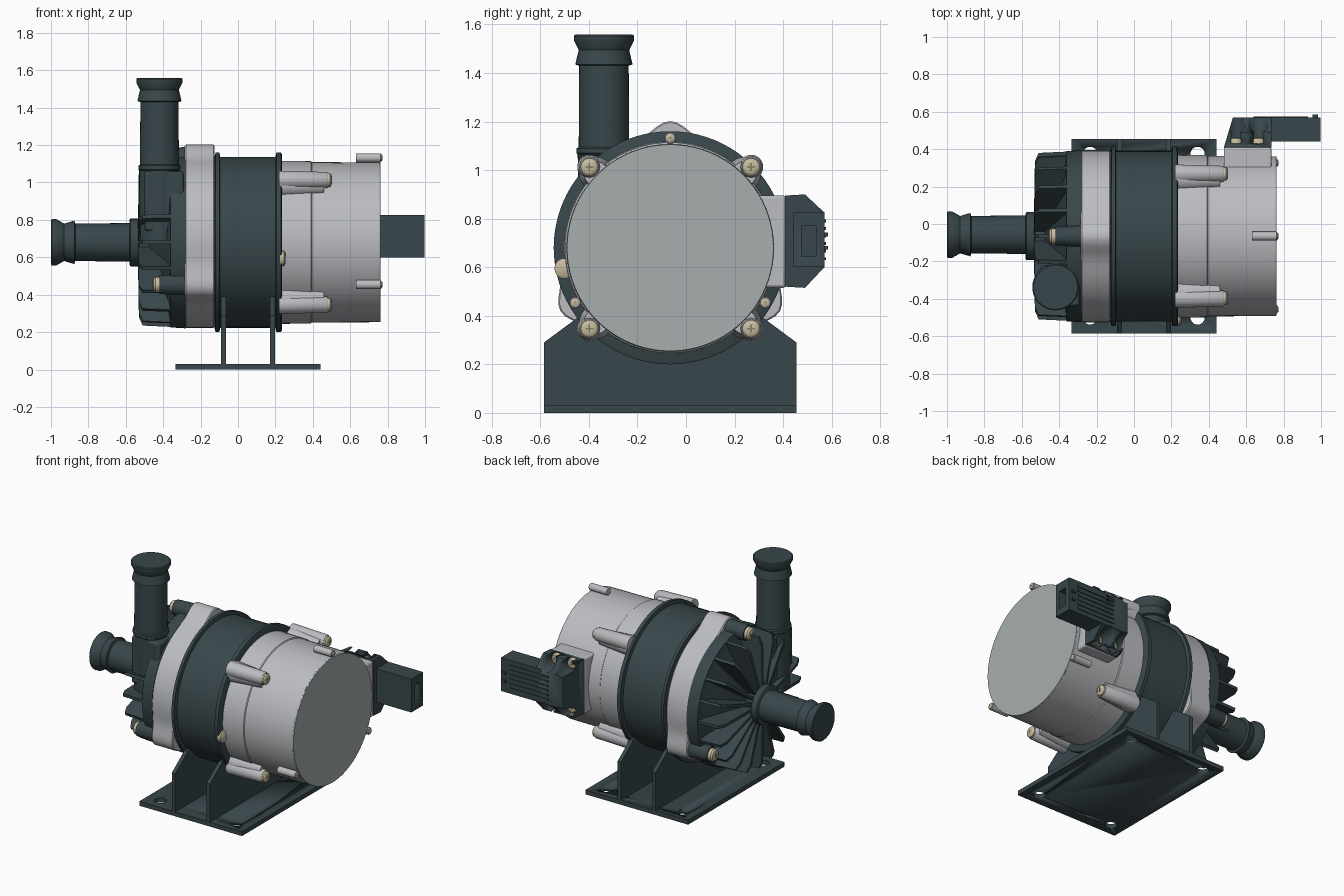
import bpy, bmesh, math
from math import sin, cos, pi, radians

if "Cube" in bpy.data.objects:
    bpy.data.objects.remove(bpy.data.objects["Cube"])

CY, CZ = -0.065, 0.68          # main shaft axis runs along x here


def material(name, rgb):
    m = bpy.data.materials.new(name)
    m.diffuse_color = (*rgb, 1)
    m.use_nodes = True
    m.node_tree.nodes["Principled BSDF"].inputs["Base Color"].default_value = m.diffuse_color
    return m


DARK = material("dark_slate", (0.040, 0.062, 0.070))
GREY = material("light_grey", (0.50, 0.505, 0.53))
CAP = material("cap_grey", (0.39, 0.42, 0.43))
BRASS = material("pale_brass", (0.56, 0.50, 0.34))
SLOT = material("dark_brass", (0.25, 0.22, 0.14))


def place(axis, u, v, w):
    """(u, v) lie across the axis, w lies along it."""
    return {"x": (w, u, v), "y": (u, w, v), "z": (u, v, w)}[axis]


def finish(name, bm, mat, bevel=0, angle=35):
    bmesh.ops.recalc_face_normals(bm, faces=bm.faces)
    me = bpy.data.meshes.new(name)
    bm.to_mesh(me)
    bm.free()
    for p in me.polygons:
        p.use_smooth = True
    me.set_sharp_from_angle(angle=radians(angle))
    me.materials.append(mat)
    ob = bpy.data.objects.new(name, me)
    bpy.context.collection.objects.link(ob)
    if bevel:
        b = ob.modifiers.new("bevel", "BEVEL")
        b.width, b.segments, b.limit_method = bevel, 2, "ANGLE"
    return ob


def loft(bm, rings):
    """Skin a list of equal-length point rings and cap both ends."""
    vs = [[bm.verts.new(p) for p in r] for r in rings]
    n = len(vs[0])
    for a, b in zip(vs, vs[1:]):
        for i in range(n):
            bm.faces.new((a[i], a[(i + 1) % n], b[(i + 1) % n], b[i]))
    bm.faces.new(vs[0])
    bm.faces.new(vs[-1][::-1])


def lathe(name, axis, c, profile, mat, n=32, bevel=0):
    """profile: (position along axis, radius) pairs."""
    bm = bmesh.new()
    loft(bm, [[place(axis, c[0] + r * cos(2 * pi * i / n), c[1] + r * sin(2 * pi * i / n), w)
               for i in range(n)] for w, r in profile])
    return finish(name, bm, mat, bevel)


def prism(name, axis, pts, lo, hi, mat, bevel=0):
    bm = bmesh.new()
    loft(bm, [[place(axis, u, v, w) for u, v in pts] for w in (lo, hi)])
    return finish(name, bm, mat, bevel)


def box(name, x, y, z, mat, bevel=0):
    return prism(name, "z", [(x[0], y[0]), (x[1], y[0]), (x[1], y[1]), (x[0], y[1])],
                 z[0], z[1], mat, bevel)


def cut(ob, cutter):
    m = ob.modifiers.new("cut", "BOOLEAN")
    m.operation, m.object, m.solver = "DIFFERENCE", cutter, "EXACT"
    cutter.hide_render = True
    cutter.hide_set(True)


def polar(deg, r):
    return CY + r * cos(radians(deg)), CZ + r * sin(radians(deg))


def screw(name, axis, c, w, r, d):
    """Domed screw head growing from w by d, with a thin cross on top."""
    lathe(name, axis, c, [(w, r), (w + d * 0.6, r), (w + d * 0.9, r * 0.8), (w + d, r * 0.5)], BRASS, 20)
    a, b = r * 0.45, r * 0.1
    cross = [(a, b), (b, b), (b, a), (-b, a), (-b, b), (-a, b),
             (-a, -b), (-b, -b), (-b, -a), (b, -a), (b, -b), (a, -b)]
    lo, hi = sorted((w + d * 0.95, w + d * 1.05))
    prism(name + "_slot", axis, [(c[0] + u, c[1] + v) for u, v in cross], lo, hi, SLOT)


# Mounting base with four bolt holes and two cradle uprights
base = box("base_plate", (-0.335, 0.44), (-0.585, 0.455), (0, 0.03), DARK)
for x in (-0.235, 0.34):
    for y in (-0.50, 0.375):
        cut(base, lathe("hole_cutter", "z", (x, y), [(-0.1, 0.038), (0.1, 0.038)], DARK, 24))
upright = [(-0.585, 0.02), (0.455, 0.02), (0.455, 0.29), (0.32, 0.39), (-0.45, 0.39), (-0.585, 0.29)]
for x in (-0.09, 0.172):
    prism("cradle_upright", "x", upright, x, x + 0.026, DARK)

# Rubber clamp band with raised lips
lathe("clamp_band", "x", (CY, CZ),
      [(-0.125, 0.46), (-0.12, 0.48), (-0.10, 0.48), (-0.095, 0.457), (0.20, 0.457),
       (0.205, 0.48), (0.23, 0.48), (0.235, 0.47)], DARK, 80)

# Grey flange with three rounded lobes
def flange_ring(x, grow):
    ring = []
    for i in range(120):
        t = 2 * pi * i / 120
        off = (math.degrees(t) - 90 + 60) % 120 - 60
        r = 0.457 + 0.065 * math.exp(-(off / 10.5) ** 2) + grow
        ring.append((x, CY + r * cos(t), CZ + r * sin(t)))
    return ring


bm = bmesh.new()
loft(bm, [flange_ring(-0.285, -0.006), flange_ring(-0.279, 0), flange_ring(-0.131, 0), flange_ring(-0.125, -0.006)])
finish("lobed_flange", bm, GREY)

# Pump housing: sloping disc, hub and radial fins
lathe("pump_housing", "x", (CY, CZ),
      [(-0.48, 0.10), (-0.37, 0.40), (-0.36, 0.455), (-0.28, 0.46)], DARK, 64)
lathe("inlet_hub", "x", (CY, CZ), [(-0.58, 0.12), (-0.575, 0.128), (-0.535, 0.128), (-0.53, 0.115), (-0.42, 0.115)], DARK, 24)
FINS = 20
for i in range(FINS):
    deg = 360 * i / FINS
    if 126 < deg < 150:
        continue                     # outlet pipe sits here
    t = radians(deg)
    bm = bmesh.new()
    outline = [(-0.535, 0.10), (-0.53, 0.40), (-0.51, 0.445), (-0.30, 0.455), (-0.30, 0.10)]
    loft(bm, [[(x, CY + r * cos(t) - s * sin(t), CZ + r * sin(t) + s * cos(t)) for x, r in outline]
              for s in (-0.01, 0.01)])
    finish("radial_fin", bm, DARK)
for deg in (90, 210, 330):
    c = polar(deg, 0.452)
    lathe("housing_lug", "x", c, [(-0.42, 0.05), (-0.27, 0.058)], DARK, 24)
    screw("housing_screw", "x", c, -0.42, 0.042, -0.035)

# Inlet and outlet hose pipes with barbed ends
lathe("inlet_pipe", "x", (CY + 0.008, CZ),
      [(-1.0, 0.118), (-0.995, 0.124), (-0.972, 0.124), (-0.93, 0.10), (-0.875, 0.116),
       (-0.87, 0.10), (-0.5, 0.104)], DARK, 40)
lathe("outlet_pipe", "z", (-0.42, -0.338),
      [(0.68, 0.105), (1.065, 0.108), (1.07, 0.113), (1.09, 0.113), (1.095, 0.104), (1.43, 0.102),
       (1.435, 0.118), (1.495, 0.104), (1.535, 0.124), (1.553, 0.124), (1.558, 0.118)], DARK, 40)
box("outlet_neck", (-0.50, -0.29), (-0.44, -0.22), (0.74, 1.06), DARK, 0.015)

# Motor can and end cap
lathe("motor_can", "x", (CY, CZ), [(0.22, 0.436), (0.39, 0.434), (0.395, 0.429), (0.755, 0.427)], GREY, 80)
lathe("motor_end_cap", "x", (CY, CZ), [(0.75, 0.427), (0.762, 0.425)], CAP, 80)

# Four through-bolt bosses
for sy in (-1, 1):
    for sz in (-1, 1):
        c = (CY + sy * 0.333, CZ + sz * 0.333)
        lathe("bolt_boss", "x", c, [(0.22, 0.05), (0.475, 0.043), (0.482, 0.038)], GREY, 24)
        lathe("bolt_web", "x", (c[0] - sy * 0.028, c[1] - sz * 0.028),
              [(0.22, 0.07), (0.46, 0.05)], GREY, 24)
        screw("bolt_head", "x", c, 0.48, 0.036, 0.022)

# Small cap bosses
for deg in (90, 210, 330):
    c = polar(deg, 0.452)
    lathe("cap_boss", "x", c, [(0.63, 0.024), (0.762, 0.024), (0.766, 0.020)], GREY, 16)
    screw("cap_screw", "x", c, 0.764, 0.017, 0.008)

# Side plug next to the band
lathe("side_plug", "x", (-0.50, 0.595), [(0.225, 0.042), (0.245, 0.042), (0.255, 0.025)], BRASS, 20)

# Terminal box and connector
box("terminal_box", (0.48, 0.735), (0.1, 0.412), (0.515, 0.895), GREY, 0.012)
section = [(0.408, 0.52), (0.49, 0.515), (0.57, 0.60), (0.57, 0.825), (0.49, 0.90), (0.408, 0.895)]
shell = prism("connector_shell", "x", section, 0.48, 0.735, DARK)
for v in shell.data.vertices:
    if v.co.x < 0.5:
        v.co.x += (v.co.y - 0.408) * 0.3
for x in (0.545, 0.665):
    for z in (0.56, 0.86):
        cut(shell, lathe("pocket_cutter", "y", (x, z), [(0.43, 0.046), (0.7, 0.046)], DARK, 20))
        screw("connector_screw", "y", (x, z), 0.425, 0.036, 0.035)
plug = box("connector_plug", (0.70, 0.998), (0.442, 0.57), (0.60, 0.827), DARK)
cut(plug, box("socket_cutter", (0.93, 1.1), (0.475, 0.535), (0.645, 0.77), DARK))
for i in range(6):
    z = 0.635 + i * 0.031
    box("grip_rib", (0.64, 0.93), (0.565, 0.576), (z - 0.006, z + 0.006), DARK)
for z in (0.68, 0.735):
    box("latch_nub", (0.955, 0.985), (0.565, 0.585), (z - 0.008, z + 0.008), DARK)
